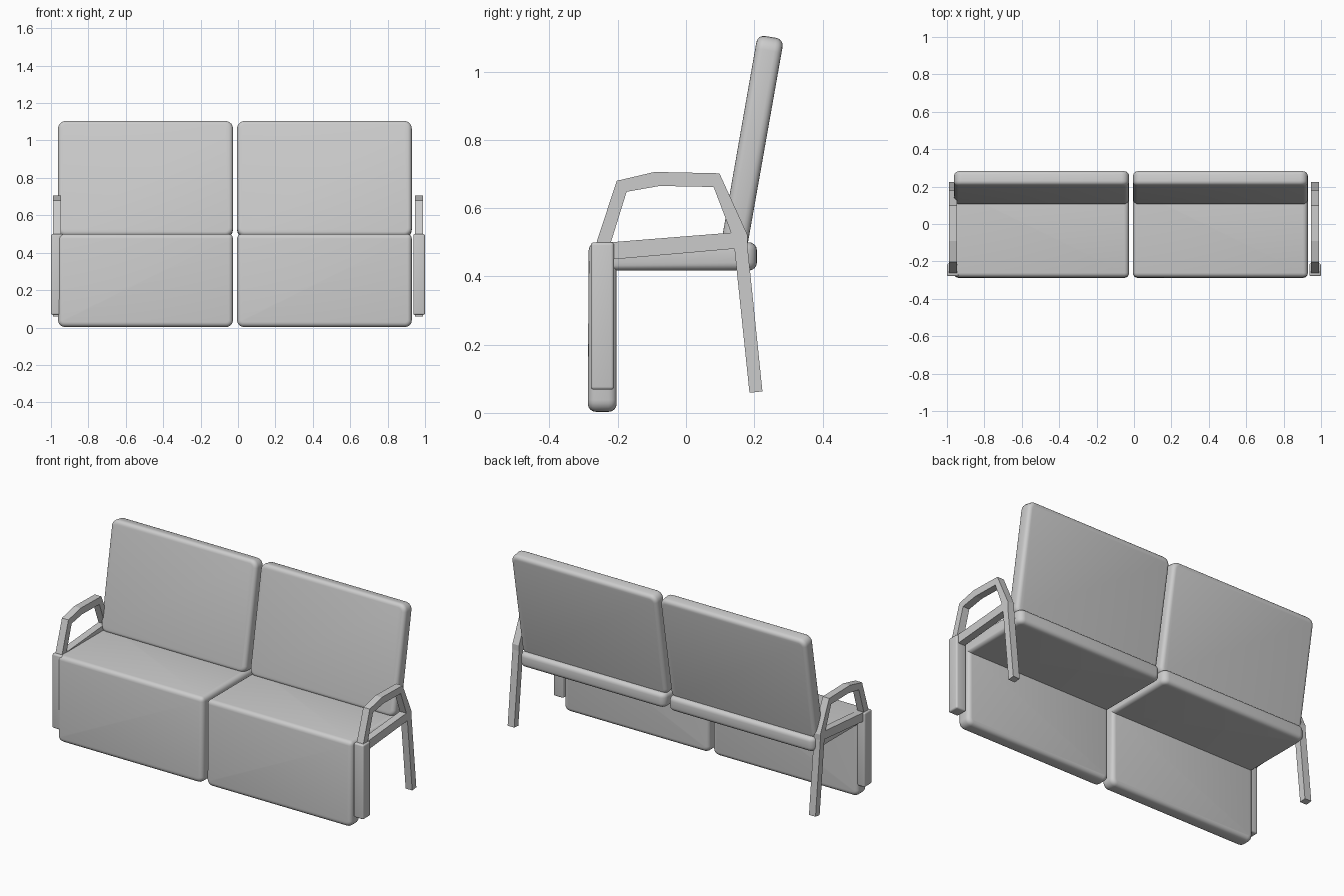
import bpy, bmesh

if "Cube" in bpy.data.objects:
    bpy.data.objects.remove(bpy.data.objects["Cube"])


def finish(name, bm, smooth=True):
    bmesh.ops.recalc_face_normals(bm, faces=bm.faces)
    mesh = bpy.data.meshes.new(name)
    bm.to_mesh(mesh)
    bm.free()
    ob = bpy.data.objects.new(name, mesh)
    bpy.context.collection.objects.link(ob)
    if smooth:
        bpy.ops.object.select_all(action='DESELECT')
        ob.select_set(True)
        bpy.context.view_layer.objects.active = ob
        bpy.ops.object.shade_smooth_by_angle(angle=0.7)
    return ob


def extrude_x(points, faces, x0, x1):
    """Flat side profile in (y, z), extruded along x."""
    bm = bmesh.new()
    vs = [bm.verts.new((x0, y, z)) for y, z in points]
    fs = [bm.faces.new([vs[i] for i in f]) for f in faces]
    res = bmesh.ops.extrude_face_region(bm, geom=fs, use_keep_orig=True)
    new = [g for g in res['geom'] if isinstance(g, bmesh.types.BMVert)]
    bmesh.ops.translate(bm, verts=new, vec=(x1 - x0, 0, 0))
    # drop interior walls between profile pieces
    bmesh.ops.recalc_face_normals(bm, faces=bm.faces)
    return bm


def bevel(bm, edges, r, seg):
    bmesh.ops.bevel(bm, geom=edges, offset=r, segments=seg, profile=0.5,
                    affect='EDGES', clamp_overlap=True)
    bmesh.ops.recalc_face_normals(bm, faces=bm.faces)


def cushion(name, points, x0, x1, corner_sides, corner, rim):
    bm = extrude_x(points, [range(len(points))], x0, x1)
    # big rounding of the panel outline corners
    if corner_sides:
        mids = [((points[a][0] + points[b][0]) / 2, (points[a][1] + points[b][1]) / 2)
                for a, b in corner_sides]
        picked = []
        for e in bm.edges:
            c = (e.verts[0].co + e.verts[1].co) / 2
            if abs(e.verts[0].co.x - e.verts[1].co.x) < 1e-5 and any(
                    abs(c.y - m[0]) + abs(c.z - m[1]) < 1e-4 for m in mids):
                picked.append(e)
        bevel(bm, picked, corner, 5)
    # soft rim
    rim_edges = [e for e in bm.edges if len(e.link_faces) == 2
                 and e.calc_face_angle_signed() > 0.9]
    bevel(bm, rim_edges, rim, 4)
    return finish(name, bm)


# Seat with front drop panel, and leaning back cushion, for each place
seat_profile = [(-0.288, 0.003), (-0.203, 0.003), (-0.203, 0.417),
                (0.208, 0.417), (0.208, 0.5), (-0.285, 0.5)]
back_profile = [(0.102, 0.492), (0.178, 0.479), (0.287, 1.095), (0.210, 1.108)]
for side, x0, x1 in (("left", -0.962, -0.027), ("right", -0.005, 0.929)):
    cushion("seat_" + side, seat_profile, x0, x1, [(0, 1), (3, 4)], 0.035, 0.024)
    cushion("back_cushion_" + side, back_profile, x0, x1, [(0, 1), (2, 3)], 0.04, 0.022)

# Arm frame: arch, crossbar, rear leg, front stub
outer = [(-0.262, 0.5), (-0.203, 0.68), (-0.092, 0.706), (0.098, 0.702), (0.18, 0.522)]
inner = [(-0.22, 0.5), (-0.174, 0.648), (-0.077, 0.665), (0.081, 0.662), (0.132, 0.528)]
extra = [(-0.213, 0.45), (0.142, 0.481), (0.18, 0.49), (0.224, 0.063), (0.186, 0.059),
         (-0.262, 0.45)]
frame_faces = [(i, i + 1, i + 6, i + 5) for i in range(4)]
frame_faces += [(5, 9, 11, 10), (9, 4, 12, 13, 14, 11), (0, 5, 10, 15)]

pad_profile = [(-0.279, 0.068), (-0.211, 0.068), (-0.211, 0.5), (-0.279, 0.5)]
for side, s in (("left", -1), ("right", 1)):
    bm = extrude_x(outer + inner + extra, frame_faces, s * 0.947, s * 0.989)
    finish("arm_frame_" + side, bm, smooth=False)
    # Front leg sleeve
    cushion("front_leg_" + side, pad_profile, s * 0.937, s * 1.0, [], 0, 0.009)
